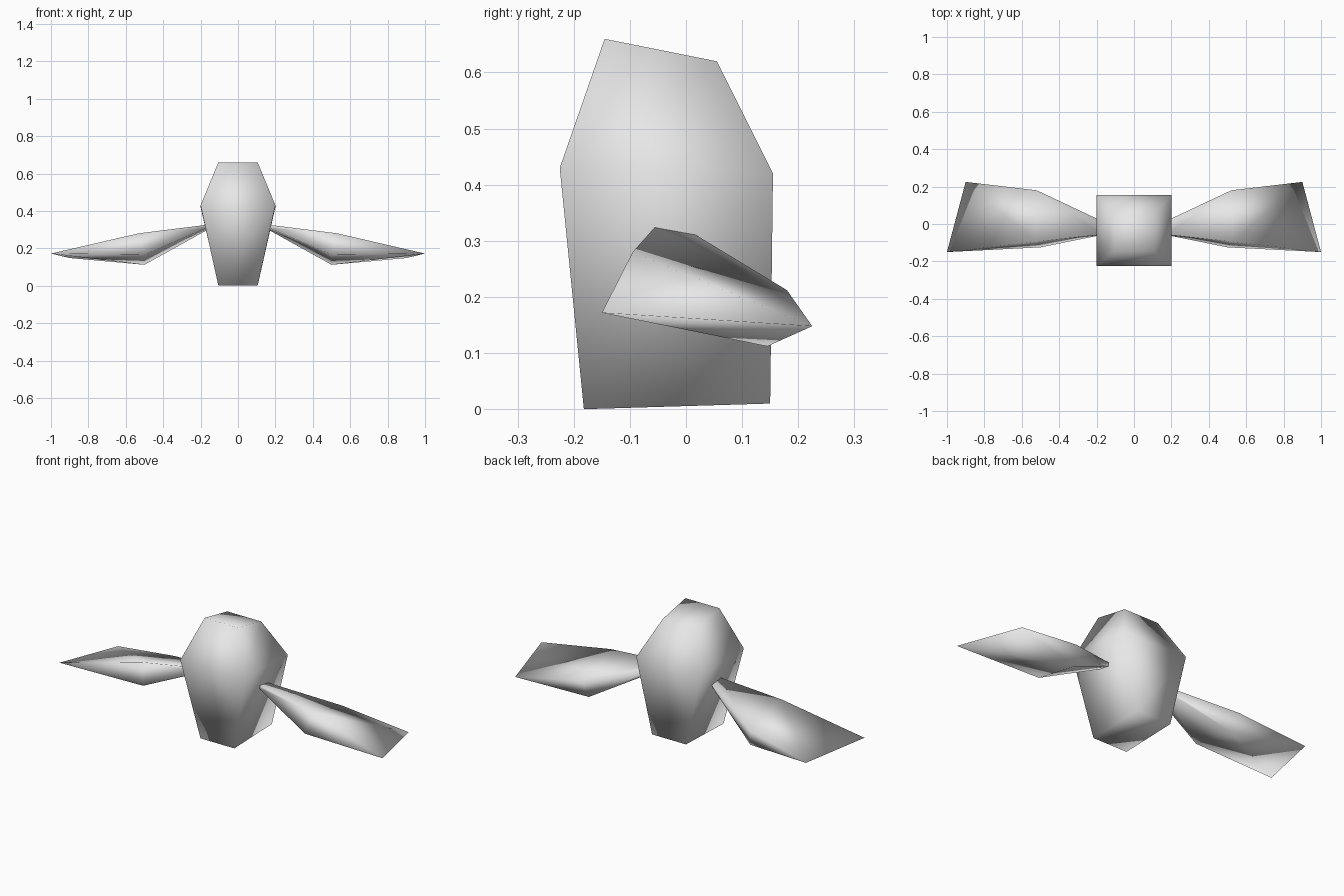
import bpy
import bmesh

if "Cube" in bpy.data.objects:
    bpy.data.objects.remove(bpy.data.objects["Cube"])

grey = bpy.data.materials.new("light_grey")
grey.diffuse_color = (0.8, 0.8, 0.8, 1)
grey.use_nodes = True
grey.node_tree.nodes["Principled BSDF"].inputs["Base Color"].default_value = grey.diffuse_color


def loft(name, rings):
    """Skin a smooth closed shape through four-point cross-sections."""
    bm = bmesh.new()
    loops = [[bm.verts.new(p) for p in ring] for ring in rings]
    for a, b in zip(loops, loops[1:]):
        for i in range(4):
            j = (i + 1) % 4
            bm.faces.new((a[i], a[j], b[j], b[i]))
    bm.faces.new(loops[0][::-1])
    bm.faces.new(loops[-1])
    # a section that closes to an edge is welded
    bmesh.ops.remove_doubles(bm, verts=bm.verts[:], dist=0.0005)
    bmesh.ops.recalc_face_normals(bm, faces=bm.faces[:])
    for f in bm.faces:
        f.smooth = True
    mesh = bpy.data.meshes.new(name)
    bm.to_mesh(mesh)
    bm.free()
    mesh.materials.append(grey)
    obj = bpy.data.objects.new(name, mesh)
    bpy.context.collection.objects.link(obj)
    return obj


# Body: half width, front (y, z), back (y, z) for each section
sections = [
    (0.105, (-0.182, 0.0), (0.15, 0.01)),
    (0.2, (-0.225, 0.43), (0.155, 0.42)),
    (0.105, (-0.145, 0.66), (0.055, 0.62)),
]
loft("body", [[(-w, *f), (w, *f), (w, *b), (-w, *b)] for w, f, b in sections])

# Wings: top front, top back, bottom back, bottom front at root, middle, tip
tip_front, tip_back = (1.0, -0.15, 0.172), (0.9, 0.225, 0.148)
wing = [
    [(0.17, -0.055, 0.325), (0.17, 0.015, 0.312), (0.17, 0.01, 0.295), (0.17, -0.058, 0.308)],
    [(0.53, -0.095, 0.28), (0.52, 0.18, 0.212), (0.5, 0.145, 0.112), (0.5, -0.125, 0.167)],
    [tip_front, tip_back, tip_back, tip_front],
]


def build_wing(name, side):
    bm_rings = [[(side * x, y, z) for x, y, z in ring] for ring in wing[:2]]
    tip = [(side * x, y, z) for x, y, z in wing[2]]
    # a hair of thickness lets the tip be skinned, then it is welded shut
    tip = [(x, y, z + (0.0001 if i < 2 else -0.0001)) for i, (x, y, z) in enumerate(tip)]
    return loft(name, bm_rings + [tip])


build_wing("right_wing", 1)
build_wing("left_wing", -1)
